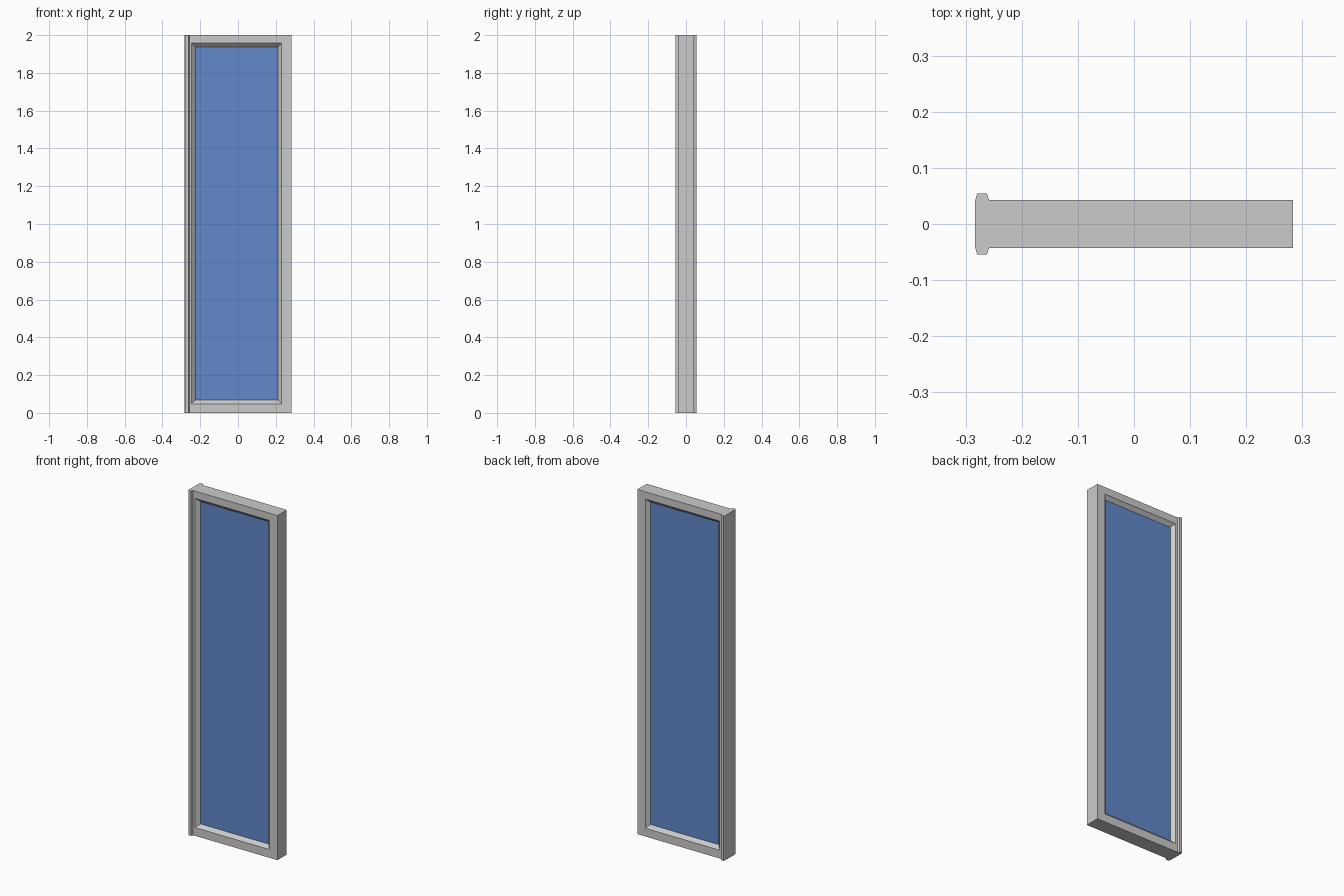
import bpy, bmesh

if "Cube" in bpy.data.objects:
    bpy.data.objects.remove(bpy.data.objects["Cube"])

GLASS_Y = 0.0225          # depth of the pane faces from the middle
FACE_Y = 0.0425           # depth of the frame faces from the middle
OUTER = (-0.283, 0.283, 0.0, 2.0)
OPENING = (-0.246, 0.231, 0.048, 1.958)
SIGHT = (-0.226, 0.213, 0.067, 1.938)


def finish(name, bm):
    bmesh.ops.recalc_face_normals(bm, faces=bm.faces)
    mesh = bpy.data.meshes.new(name)
    bm.to_mesh(mesh)
    bm.free()
    obj = bpy.data.objects.new(name, mesh)
    bpy.context.collection.objects.link(obj)
    return obj


def ring(bm, rect, y):
    x0, x1, z0, z1 = rect
    return [bm.verts.new((x, y, z)) for x, z in ((x0, z0), (x1, z0), (x1, z1), (x0, z1))]


def bridge(bm, a, b):
    n = len(a)
    for i in range(n):
        j = (i + 1) % n
        bm.faces.new((a[i], a[j], b[j], b[i]))


# Frame: rectangular rings swept around the section, sloping in to the pane
bm = bmesh.new()
section = [(OUTER, -FACE_Y), (OPENING, -FACE_Y), (SIGHT, -GLASS_Y),
           (SIGHT, GLASS_Y), (OPENING, FACE_Y), (OUTER, FACE_Y)]
rings = [ring(bm, r, y) for r, y in section]
for i, a in enumerate(rings):
    bridge(bm, a, rings[(i + 1) % len(rings)])
finish("frame", bm)

# Glass pane filling the opening
bm = bmesh.new()
front, back = ring(bm, SIGHT, -GLASS_Y), ring(bm, SIGHT, GLASS_Y)
bridge(bm, front, back)
bm.faces.new(front)
bm.faces.new(back)
glass = finish("glass_pane", bm)
mat = bpy.data.materials.new("blue_glass")
mat.diffuse_color = (0.12, 0.25, 0.60, 1.0)
mat.use_nodes = True
mat.node_tree.nodes["Principled BSDF"].inputs["Base Color"].default_value = mat.diffuse_color
glass.data.materials.append(mat)

# Tapered cover strips along the left stile, front and back
for name, side in (("front_cover_strip", -1), ("back_cover_strip", 1)):
    bm = bmesh.new()
    profile = [(-0.283, FACE_Y), (-0.258, FACE_Y), (-0.2625, 0.0545), (-0.2795, 0.0545)]
    low, high = ([bm.verts.new((x, side * y, z)) for x, y in profile] for z in (0.0, 2.0))
    bridge(bm, low, high)
    bm.faces.new(low)
    bm.faces.new(high)
    finish(name, bm)
